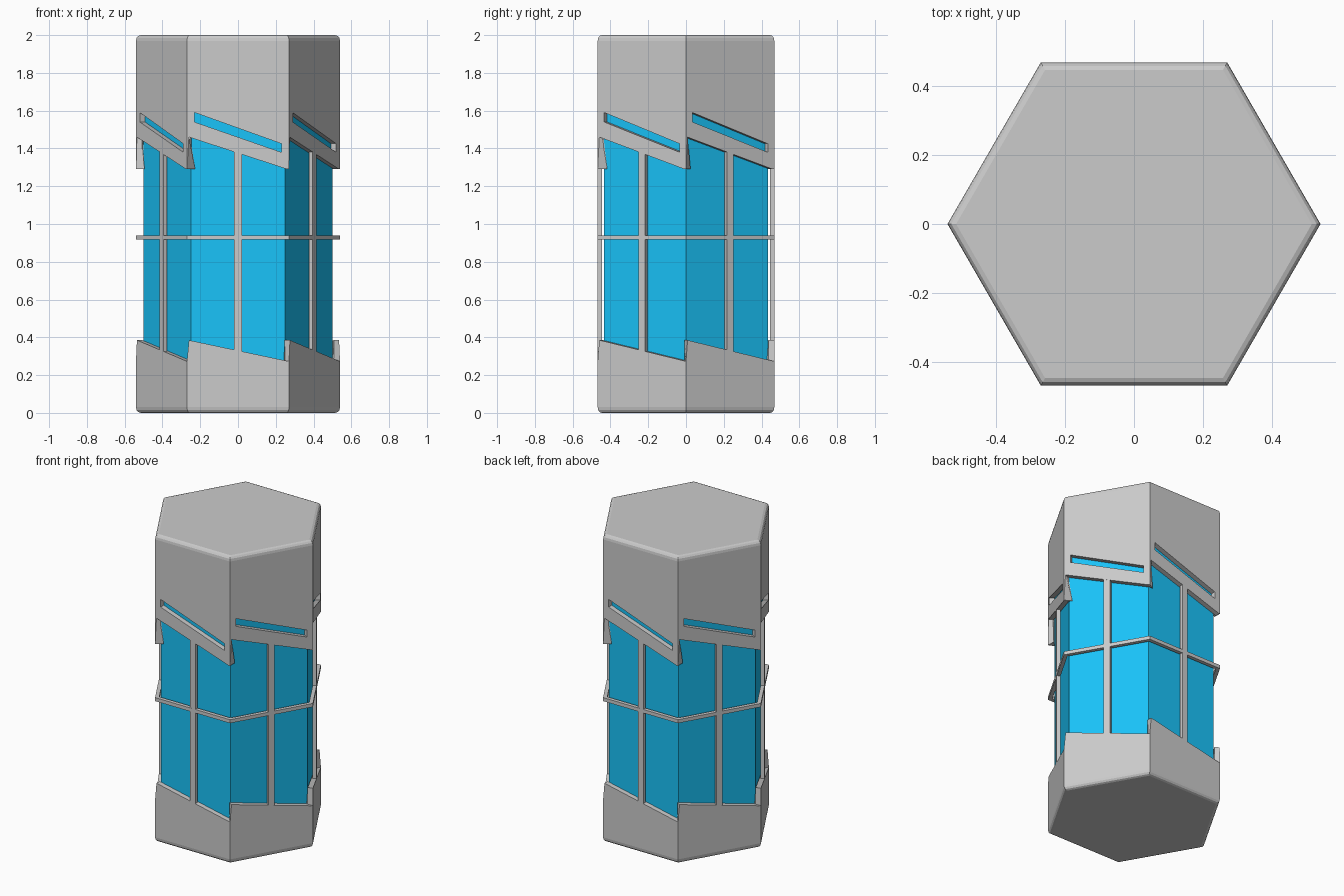
import bpy, bmesh, math
from mathutils import Vector, Matrix

if "Cube" in bpy.data.objects:
    bpy.data.objects.remove(bpy.data.objects["Cube"])

R = 0.54             # outer hexagon radius
HALF = R / 2         # half the width of one side
APO = R * math.cos(math.pi / 6)


def finish(name, bm, mat=None):
    bmesh.ops.remove_doubles(bm, verts=bm.verts, dist=1e-4)
    bmesh.ops.recalc_face_normals(bm, faces=bm.faces)
    me = bpy.data.meshes.new(name)
    bm.to_mesh(me)
    bm.free()
    ob = bpy.data.objects.new(name, me)
    bpy.context.collection.objects.link(ob)
    if mat:
        me.materials.append(mat)
    return ob


def side(k, u, z, r=R):
    """Point on side k (0 = front), u along the side from -HALF to HALF."""
    return Matrix.Rotation(k * math.pi / 3, 3, 'Z') @ Vector(
        (u * r / R, -APO * r / R, z))


def cap(name, columns, rim, hole=None):
    """Hexagonal shell: wall columns (u, z rows) per side, then rounded rim rings."""
    bm = bmesh.new()
    quad = lambda pts: bm.faces.new([bm.verts.new(p) for p in pts])
    for k in range(6):
        for c, ((u0, z0), (u1, z1)) in enumerate(zip(columns, columns[1:])):
            for r in range(len(z0) - 1):
                if (c, r) != hole:
                    quad([side(k, u0, z0[r]), side(k, u1, z1[r]),
                          side(k, u1, z1[r + 1]), side(k, u0, z0[r + 1])])
            for (r0, h0), (r1, h1) in zip(rim, rim[1:]):
                quad([side(k, u0, h0, r0), side(k, u1, h0, r0),
                      side(k, u1, h1, r1), side(k, u0, h1, r1)])
    r, h = rim[-1]
    quad([side(k, u, h, r) for k in range(6) for u, _ in columns[:-1]])
    ob = finish(name, bm)
    # outward normals, wall thickness grows inward
    m = ob.modifiers.new("wall", 'SOLIDIFY')
    m.thickness = 0.032
    m.offset = -1
    m.use_even_offset = True
    return ob


# top cap with sawtooth lower edge and one slanted slot per side
T = 1.97
cap("top_cap", [
    (-HALF, (1.29, 1.45, 1.62, T)),
    (-0.26, (1.46, 1.55, 1.60, T)),
    (-0.23, (1.45, 1.54, 1.59, T)),
    (0.23, (1.30, 1.38, 1.425, T)),
    (0.26, (1.29, 1.37, 1.42, T)),
    (HALF, (1.29, 1.45, 1.62, T))],
    [(R, T), (0.537, 1.985), (0.529, 1.995), (0.515, 2.0)], hole=(2, 1))

# bottom cap with sawtooth upper edge
B = 0.03
cap("bottom_cap", [
    (-HALF, (0.275, B)), (-0.26, (0.385, B)),
    (0.26, (0.275, B)), (HALF, (0.275, B))],
    [(R, B), (0.537, 0.015), (0.529, 0.005), (0.515, 0.0)])

# blue core, a plain hexagonal prism
blue = bpy.data.materials.new("blue_glass")
blue.diffuse_color = (0.01, 0.55, 0.95, 1)
blue.use_nodes = True
blue.node_tree.nodes["Principled BSDF"].inputs["Base Color"].default_value = blue.diffuse_color
bm = bmesh.new()
for k in range(6):
    bm.faces.new([bm.verts.new(side(k, u, z, 0.5)) for u, z in (
        (-HALF, 0.04), (HALF, 0.04), (HALF, 1.96), (-HALF, 1.96))])
for z in (0.04, 1.96):
    bm.faces.new([bm.verts.new(side(k, HALF, z, 0.5)) for k in range(6)])
finish("blue_core", bm, blue)

# upright bars, one per side
bm = bmesh.new()
for k in range(6):
    m = (Matrix.Rotation(k * math.pi / 3, 4, 'Z')
         @ Matrix.Translation((0, -0.456, 0.84))
         @ Matrix.Diagonal((0.04, 0.023, 1.08, 1)))
    bmesh.ops.create_cube(bm, size=1, matrix=m)
finish("upright_bars", bm)

# horizontal hexagonal band
bm = bmesh.new()
section = [(R, 0.917), (R, 0.94), (0.513, 0.94), (0.513, 0.917)]
for k in range(6):
    for (r0, z0), (r1, z1) in zip(section, section[1:] + section[:1]):
        bm.faces.new([bm.verts.new(p) for p in (
            side(k, -HALF, z0, r0), side(k, HALF, z0, r0),
            side(k, HALF, z1, r1), side(k, -HALF, z1, r1))])
finish("middle_band", bm)
